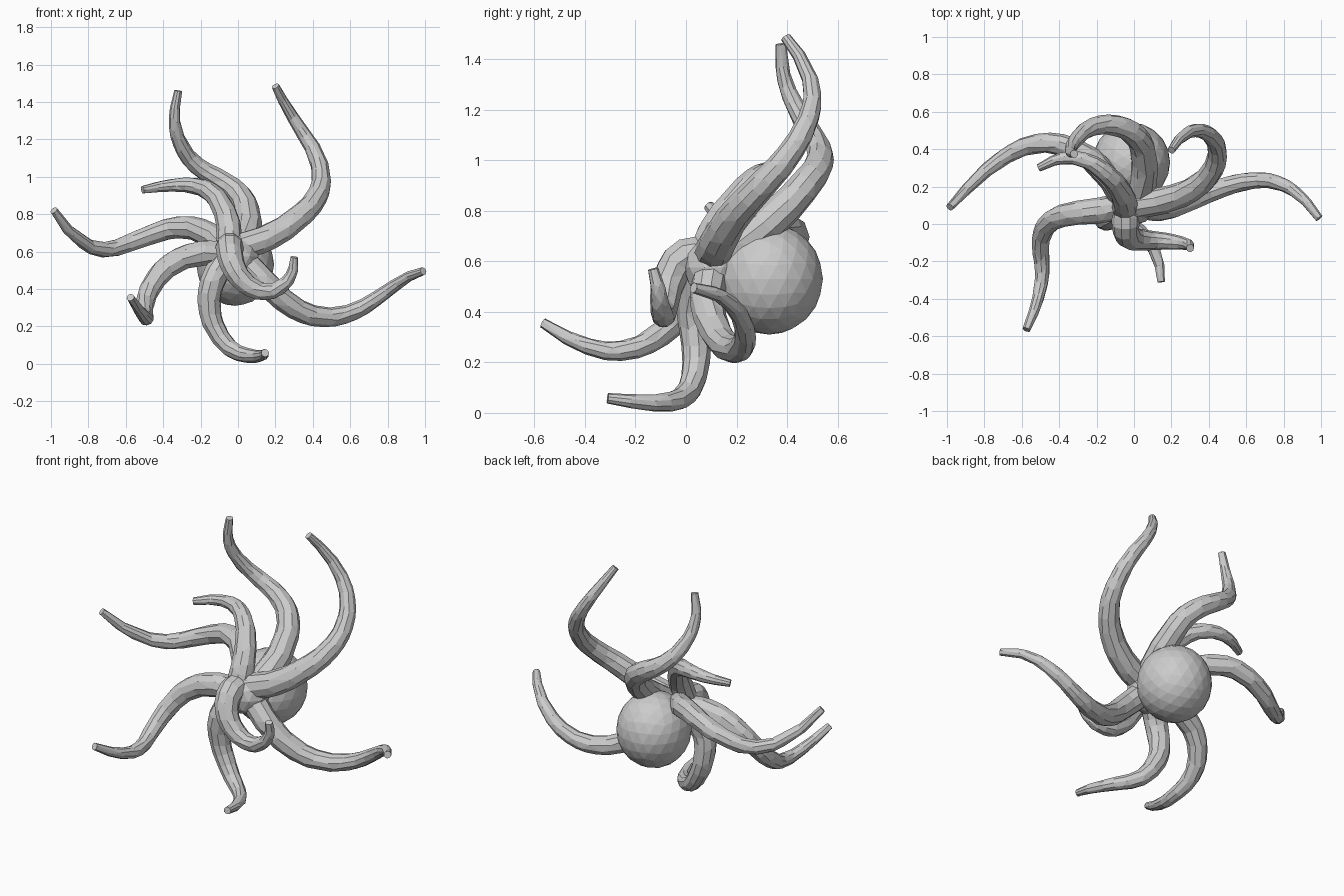
import bpy
from mathutils import Vector


def ellipsoid(name, center, radii, subdiv):
    bpy.ops.mesh.primitive_ico_sphere_add(subdivisions=subdiv, radius=1, location=center)
    ob = bpy.context.object
    ob.name = name
    ob.scale = radii
    bpy.ops.object.transform_apply(location=False, rotation=False, scale=True)
    return ob


def arm(name, points, root_r=0.072, tip_r=0.021):
    """Tapered faceted tube running from the root to the tip."""
    cu = bpy.data.curves.new(name, 'CURVE')
    cu.dimensions = '3D'
    cu.bevel_depth = 1.0
    cu.bevel_resolution = 3
    cu.resolution_u = 3
    cu.use_fill_caps = True
    sp = cu.splines.new('BEZIER')
    sp.use_smooth = False
    sp.bezier_points.add(len(points) - 1)
    pts = [Vector(p) for p in points]
    dist = [0.0]
    for a, b in zip(pts, pts[1:]):
        dist.append(dist[-1] + (b - a).length)
    for bp, p, d in zip(sp.bezier_points, pts, dist):
        t = d / dist[-1]
        bp.co = p
        bp.handle_left_type = bp.handle_right_type = 'AUTO'
        bp.radius = root_r + (tip_r - root_r) * t ** 1.3
    ob = bpy.data.objects.new(name, cu)
    bpy.context.collection.objects.link(ob)
    bpy.ops.object.select_all(action='DESELECT')
    ob.select_set(True)
    bpy.context.view_layer.objects.active = ob
    bpy.ops.object.convert(target='MESH')
    ob = bpy.context.object
    ob.name = name
    # irregular low-poly facets
    dec = ob.modifiers.new('facets', 'DECIMATE')
    dec.ratio = 0.6
    return ob


# Round body at the back and the hub where the arms meet
ellipsoid('body', (-0.015, 0.33, 0.53), (0.208, 0.212, 0.22), 3)
ellipsoid('arm_hub', (-0.01, 0.11, 0.575), (0.125, 0.12, 0.125), 2)

# Eight arms, each listed from root to tip
arm('arm_left', [(-0.05, 0.12, 0.60), (-0.15, 0.27, 0.69), (-0.32, 0.40, 0.73),
                 (-0.52, 0.43, 0.67), (-0.72, 0.34, 0.61), (-0.88, 0.20, 0.69),
                 (-0.985, 0.09, 0.82)])
arm('arm_lower_left', [(-0.05, 0.10, 0.58), (-0.20, 0.07, 0.59), (-0.36, 0.05, 0.53),
                       (-0.46, 0.00, 0.42), (-0.50, -0.10, 0.31), (-0.49, -0.26, 0.245),
                       (-0.52, -0.42, 0.275), (-0.575, -0.565, 0.355)])
arm('arm_bottom', [(-0.06, 0.08, 0.56), (-0.14, 0.03, 0.43), (-0.15, 0.04, 0.28),
                   (-0.105, 0.035, 0.16), (-0.03, 0.00, 0.075), (0.07, -0.08, 0.042),
                   (0.13, -0.20, 0.045), (0.145, -0.31, 0.058)])
arm('arm_front', [(-0.04, 0.09, 0.61), (-0.045, 0.00, 0.62), (-0.03, -0.065, 0.53),
                  (0.04, -0.085, 0.43), (0.15, -0.09, 0.385), (0.24, -0.10, 0.42),
                  (0.29, -0.11, 0.49), (0.30, -0.13, 0.57)], root_r=0.078)
arm('arm_right', [(0.03, 0.10, 0.55), (0.15, 0.085, 0.43), (0.30, 0.13, 0.30),
                  (0.46, 0.19, 0.25), (0.62, 0.23, 0.28), (0.77, 0.22, 0.37),
                  (0.90, 0.14, 0.46), (0.99, 0.03, 0.495)])
arm('arm_upper_right', [(0.00, 0.10, 0.62), (0.17, 0.13, 0.68), (0.32, 0.19, 0.78),
                        (0.42, 0.29, 0.89), (0.445, 0.39, 1.00), (0.41, 0.47, 1.13),
                        (0.33, 0.50, 1.26), (0.25, 0.46, 1.39), (0.20, 0.395, 1.485)],
    root_r=0.076)
arm('arm_upper_back', [(0.00, 0.10, 0.58), (0.05, 0.25, 0.69), (0.05, 0.38, 0.80),
                       (0.01, 0.47, 0.90), (-0.09, 0.525, 0.98), (-0.22, 0.52, 1.06),
                       (-0.31, 0.45, 1.18), (-0.34, 0.39, 1.32), (-0.32, 0.375, 1.46)],
    root_r=0.082)
arm('arm_upper_left', [(-0.05, 0.07, 0.60), (-0.05, 0.12, 0.73), (-0.08, 0.19, 0.83),
                       (-0.15, 0.27, 0.92), (-0.26, 0.34, 0.955), (-0.39, 0.35, 0.95),
                       (-0.51, 0.30, 0.93)])
